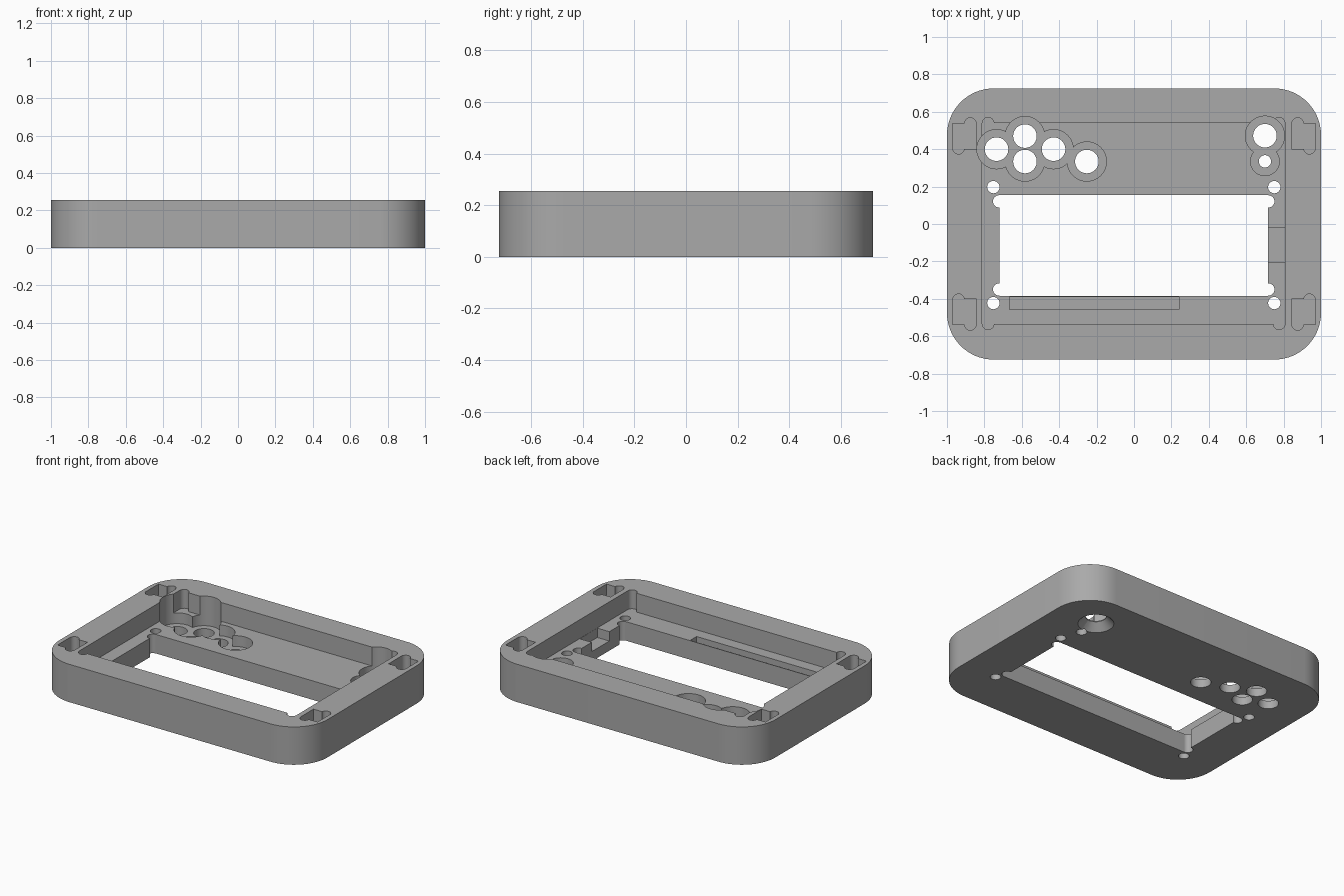
import bpy, bmesh, math

cube = bpy.data.objects.get("Cube")
if cube:
    bpy.data.objects.remove(cube, do_unlink=True)

HEIGHT, FLOOR, WELL, TOP = 0.255, 0.128, 0.055, 0.3
BOTTOM = -0.05

grey = bpy.data.materials.new("plain grey")
grey.use_nodes = True
grey.diffuse_color = (0.4, 0.4, 0.4, 1)
grey.node_tree.nodes["Principled BSDF"].inputs["Base Color"].default_value = (0.4, 0.4, 0.4, 1)


def prism(name, outline, z0, z1):
    """Extrude a closed outline upwards into a solid."""
    mesh = bpy.data.meshes.new(name)
    bm = bmesh.new()
    base = bm.faces.new([bm.verts.new((x, y, z0)) for x, y in outline])
    top = bmesh.ops.extrude_face_region(bm, geom=[base])["geom"]
    bmesh.ops.translate(bm, vec=(0, 0, z1 - z0),
                        verts=[v for v in top if isinstance(v, bmesh.types.BMVert)])
    bmesh.ops.recalc_face_normals(bm, faces=bm.faces)
    bm.to_mesh(mesh)
    bm.free()
    ob = bpy.data.objects.new(name, mesh)
    bpy.context.collection.objects.link(ob)
    return ob


def arc(x, y, r, start, end, n):
    angles = [math.radians(start + (end - start) * i / n) for i in range(n + 1)]
    return [(x + r * math.cos(a), y + r * math.sin(a)) for a in angles]


def cut(target, cutter):
    mod = target.modifiers.new("cut", 'BOOLEAN')
    mod.operation, mod.solver, mod.object = 'DIFFERENCE', 'EXACT', cutter
    bpy.context.view_layer.objects.active = target
    bpy.ops.object.modifier_apply(modifier=mod.name)
    bpy.data.objects.remove(cutter, do_unlink=True)


def cut_box(x0, x1, y0, y1, z0):
    cut(frame, prism("box_cutter", [(x0, y0), (x1, y0), (x1, y1), (x0, y1)], z0, TOP))


def cut_round(x, y, r, z0, n=40):
    cut(frame, prism("round_cutter", arc(x, y, r, 0, 360, n)[:-1], z0, TOP))


# Rounded outer body
R, HX, HY = 0.25, 1.0, 0.725
outline = []
for sx, sy, start in ((1, 1, 0), (-1, 1, 90), (-1, -1, 180), (1, -1, 270)):
    outline += arc(sx * (HX - R), sy * (HY - R), R, start, start + 90, 16)
frame = prism("case_frame", outline, 0, HEIGHT)

# Main pocket with relieved corners
cut_box(-0.812, 0.808, -0.535, 0.54, FLOOR)
for x in (-0.78, 0.776):
    for y in (-0.534, 0.539):
        cut_round(x, y, 0.031, FLOOR, 24)

# Display window with relieved corners, and its screw holes
cut_box(-0.72, 0.717, -0.384, 0.155, BOTTOM)
for x in (-0.721, 0.718):
    for y in (-0.35, 0.121):
        cut_round(x, y, 0.033, BOTTOM, 24)
for x in (-0.752, 0.75):
    for y in (-0.423, 0.197):
        cut_round(x, y, 0.033, BOTTOM, 24)

# Button wells and through holes
for x, y in ((-0.735, 0.4), (-0.583, 0.47), (-0.583, 0.334), (-0.43, 0.4), (-0.252, 0.334)):
    cut_round(x, y, 0.105, WELL)
    cut_round(x, y, 0.063, BOTTOM)

# Dial and indicator wells and through holes
for x, y, well, hole in ((0.7, 0.472, 0.105, 0.063), (0.7, 0.335, 0.077, 0.033)):
    cut_round(x, y, well, WELL)
    cut_round(x, y, hole, BOTTOM)

# Countersink under the dial
bpy.ops.mesh.primitive_cone_add(vertices=40, radius1=0.115, radius2=0.062, depth=0.055,
                                location=(0.7, 0.472, 0.0225))
cut(frame, bpy.context.object)

# Cable notch and ribbon slot in the floor
cut_box(0.7, 0.807, -0.207, -0.02, 0.065)
cut_box(-0.665, 0.24, -0.456, -0.389, 0.09)

# Keyed corner pockets in the rim
for sx in (-1, 1):
    for sy in (-1, 1):
        xs = sorted((sx * 0.97, sx * 0.843))
        ys = sorted((sy * 0.4, sy * 0.538))
        cut_box(*xs, *ys, 0.15)
        cut_round(sx * 0.875, sy * 0.537, 0.031, 0.15, 24)
        cut_round(sx * 0.938, sy * 0.405, 0.031, 0.15, 24)

# Finish: one colour, smooth curves with sharp edges
frame.data.materials.clear()
frame.data.materials.append(grey)
bpy.ops.object.select_all(action='DESELECT')
frame.select_set(True)
bpy.context.view_layer.objects.active = frame
bpy.ops.object.shade_smooth_by_angle(angle=math.radians(30))
